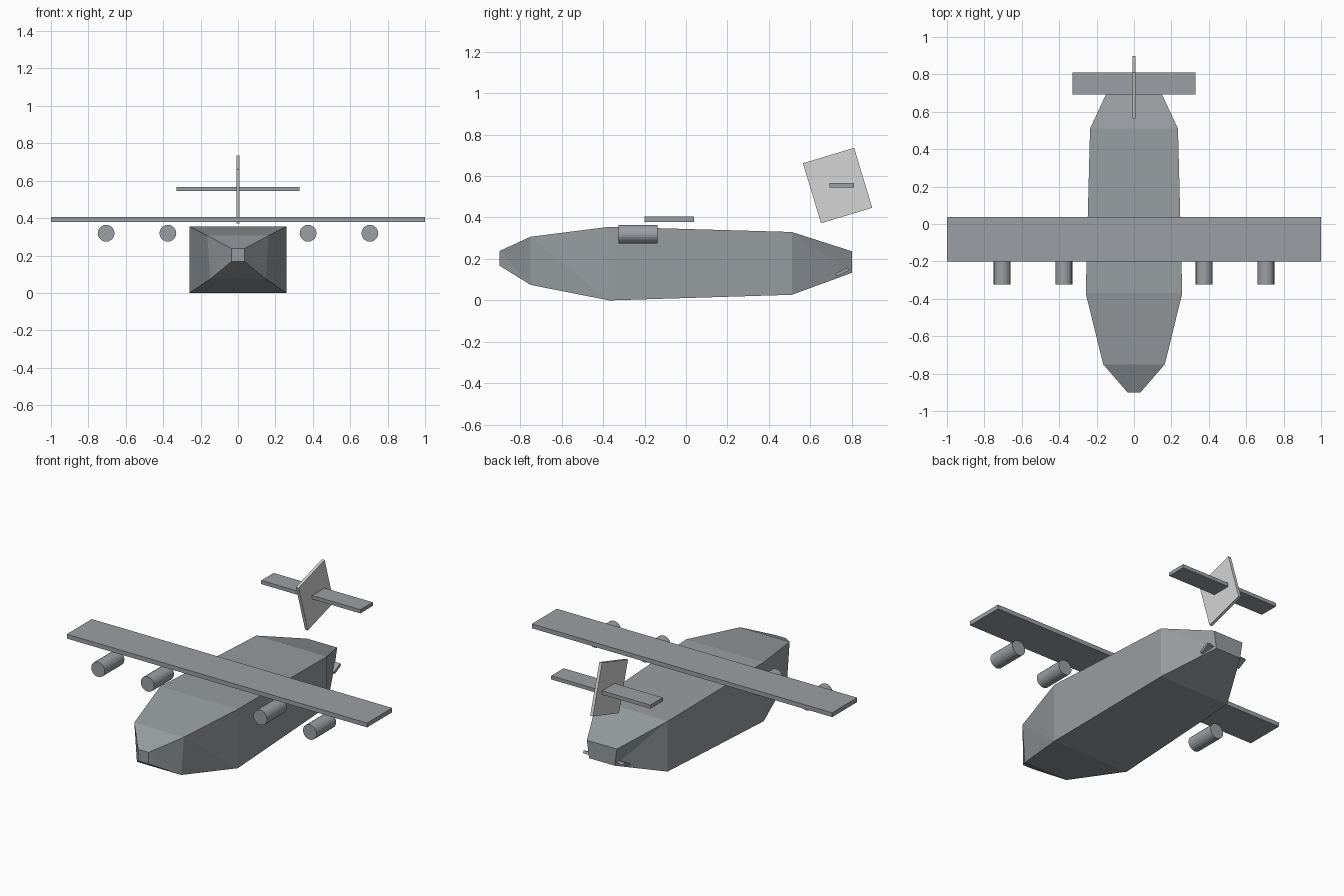
import bpy
import bmesh
from math import radians

cube = bpy.data.objects.get("Cube")
if cube:
    bpy.data.objects.remove(cube, do_unlink=True)


def material(name, rgb):
    mat = bpy.data.materials.new(name)
    mat.use_nodes = True
    mat.diffuse_color = (*rgb, 1)
    mat.node_tree.nodes["Principled BSDF"].inputs["Base Color"].default_value = (*rgb, 1)
    return mat


hull_grey = material("hull grey", (0.31, 0.335, 0.35))
wing_grey = material("wing grey", (0.33, 0.345, 0.37))
fin_grey = material("light fin grey", (0.66, 0.66, 0.66))


def box(name, centre, size, mat, tilt=0):
    bpy.ops.mesh.primitive_cube_add(size=1, location=centre)
    obj = bpy.context.object
    obj.name = name
    obj.scale = size
    obj.rotation_euler.x = radians(tilt)
    obj.data.materials.append(mat)
    return obj


# Fuselage: rectangular sections (y, top half width, bottom half width, low z, high z)
sections = [
    (-0.90, 0.035, 0.035, 0.168, 0.238),
    (-0.75, 0.165, 0.148, 0.075, 0.307),
    (-0.37, 0.258, 0.258, 0.0, 0.355),
    (0.51, 0.235, 0.235, 0.027, 0.33),
    (0.80, 0.10, 0.085, 0.133, 0.237),
]
bm = bmesh.new()
rings = []
for y, top, low, z0, z1 in sections:
    corners = [(-low, z0), (low, z0), (top, z1), (-top, z1)]
    rings.append([bm.verts.new((x, y, z)) for x, z in corners])
for a, b in zip(rings, rings[1:]):
    bm.faces.new((a[0], a[1], b[1], b[0]))
    bm.faces.new((a[2], a[3], b[3], b[2]))
    # Each side is split from the forward top corner to the rear bottom corner
    for t, l in ((2, 1), (3, 0)):
        bm.faces.new((a[t], a[l], b[l]))
        bm.faces.new((a[t], b[l], b[t]))
bm.faces.new(rings[0])
bm.faces.new(rings[-1])
bmesh.ops.recalc_face_normals(bm, faces=bm.faces)
mesh = bpy.data.meshes.new("fuselage")
bm.to_mesh(mesh)
bm.free()
mesh.materials.append(hull_grey)
fuselage = bpy.data.objects.new("fuselage", mesh)
bpy.context.collection.objects.link(fuselage)

# Flying surfaces
box("main_wing", (0, -0.081, 0.392), (2, 0.238, 0.026), wing_grey)
box("tailplane", (0, 0.751, 0.556), (0.66, 0.118, 0.022), wing_grey)
box("tail_fin", (0, 0.731, 0.554), (0.018, 0.258, 0.302), fin_grey, tilt=16.8)
box("tail_ramp_flap", (0, 0.754, 0.137), (0.27, 0.066, 0.016), wing_grey, tilt=27)

# Engines
for side, label in ((1, "left"), (-1, "right")):
    for x, place in ((0.375, "inner"), (0.705, "outer")):
        bpy.ops.mesh.primitive_cylinder_add(
            vertices=20, radius=0.045, depth=0.187,
            location=(side * x, -0.231, 0.319), rotation=(radians(90), 0, 0))
        engine = bpy.context.object
        engine.name = f"{place}_{label}_engine"
        engine.data.materials.append(wing_grey)
